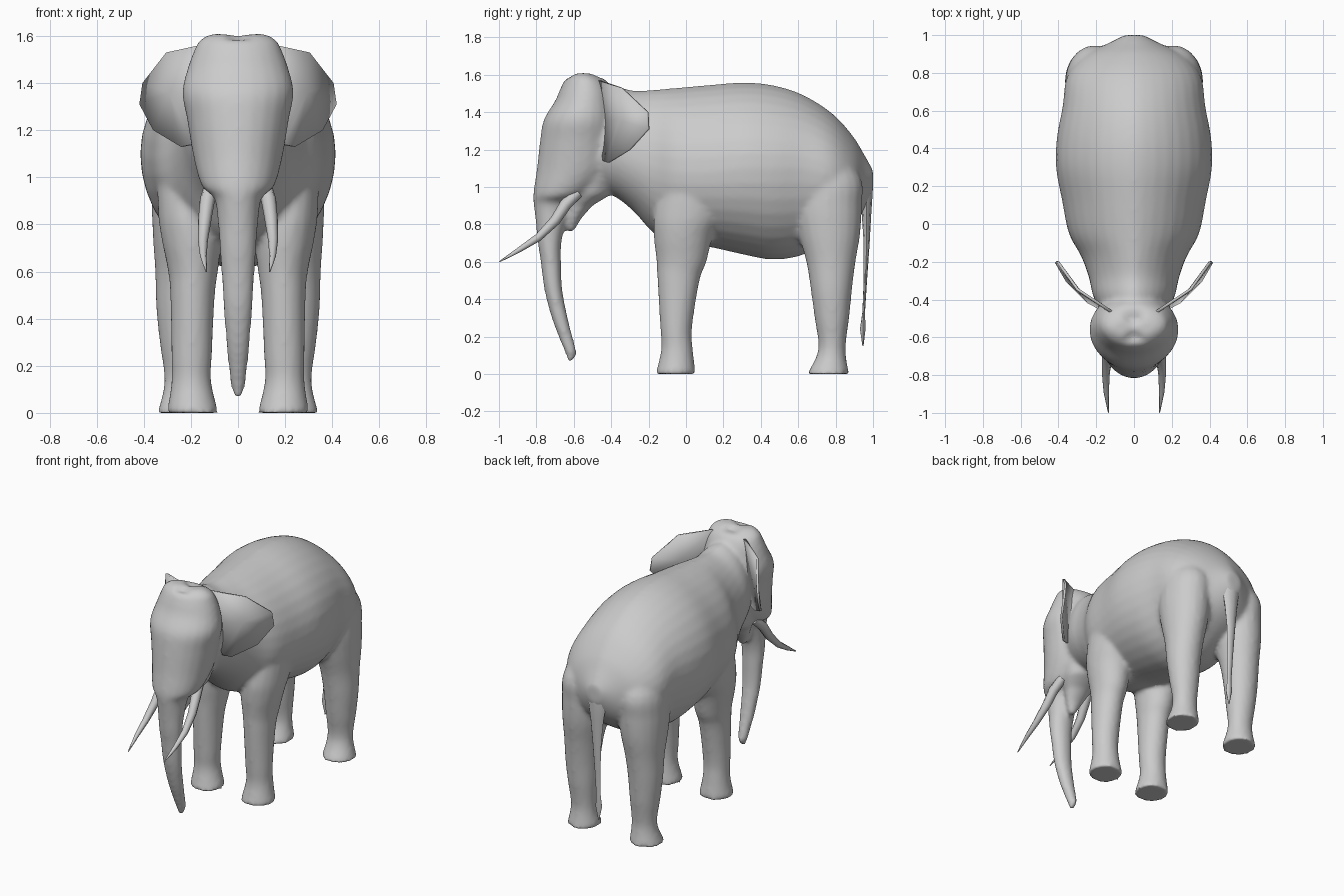
import bpy, bmesh, math
from mathutils import Vector

if "Cube" in bpy.data.objects:
    bpy.data.objects.remove(bpy.data.objects["Cube"])

grey = bpy.data.materials.new("elephant grey")
grey.diffuse_color = (0.6, 0.6, 0.6, 1)
grey.use_nodes = True
grey.node_tree.nodes["Principled BSDF"].inputs["Base Color"].default_value = grey.diffuse_color


def finish(name, bm):
    bmesh.ops.recalc_face_normals(bm, faces=bm.faces)
    me = bpy.data.meshes.new(name)
    bm.to_mesh(me)
    bm.free()
    me.materials.append(grey)
    ob = bpy.data.objects.new(name, me)
    bpy.context.collection.objects.link(ob)
    bpy.ops.object.select_all(action='DESELECT')
    ob.select_set(True)
    bpy.context.view_layer.objects.active = ob
    bpy.ops.object.shade_smooth_by_angle(angle=math.radians(62))
    return ob


def refine(rings, steps=4):
    """Add in-between rings along smooth curves through the given ones."""
    out = []
    for i in range(len(rings) - 1):
        quad = (rings[max(i - 1, 0)], rings[i], rings[i + 1], rings[min(i + 2, len(rings) - 1)])
        for k in range(steps):
            t = k / steps
            out.append([b + t / 2 * (c - a + t * (2 * a - 5 * b + 4 * c - d
                                                 + t * (3 * (b - c) + d - a)))
                        for a, b, c, d in zip(*quad)])
    return out + [rings[-1]]


def loft(name, rings):
    """Skin a list of equal point rings and close both ends with fans."""
    bm = bmesh.new()
    vr = [[bm.verts.new(p) for p in r] for r in rings]
    n = len(vr[0])
    for a, b in zip(vr, vr[1:]):
        for i in range(n):
            j = (i + 1) % n
            bm.faces.new((a[i], a[j], b[j], b[i]))
    for r in (vr[0], vr[-1]):
        c = bm.verts.new(sum((v.co for v in r), Vector()) / n)
        for i in range(n):
            bm.faces.new((r[i], r[(i + 1) % n], c))
    return finish(name, bm)


def circle(n):
    return [(math.cos(2 * math.pi * i / n), math.sin(2 * math.pi * i / n)) for i in range(n)]


def flat_ring(z, x0, x1, y0, y1, n=20):
    return [Vector(((x0 + x1) / 2 + c * (x1 - x0) / 2,
                    (y0 + y1) / 2 + s * (y1 - y0) / 2, z)) for c, s in circle(n)]


def body_ring(y, top, bottom, w, mid):
    """Egg section, narrowed towards the spine."""
    pts = []
    for c, s in circle(36):
        x = math.copysign(abs(c) ** (1.22 if s > 0 else 1.06), c) * w
        pts.append(Vector((x, y, mid + s * ((top - mid) if s > 0 else (mid - bottom)))))
    return pts


# Body: (y, top, bottom, half width, widest height)
sections = [(-.56, 1.50, 1.02, .13, 1.2), (-.4, 1.54, .96, .21, 1.2),
            (-.28, 1.515, .87, .24, 1.15), (-.17, 1.52, .75, .28, 1.1),
            (-.05, 1.53, .70, .345, 1.08), (.12, 1.545, .68, .38, 1.08),
            (.3, 1.558, .64, .413, 1.1), (.46, 1.545, .612, .408, 1.1),
            (.62, 1.495, .635, .378, 1.1), (.78, 1.395, .72, .355, 1.06),
            (.89, 1.275, .80, .27, 1.03), (.955, 1.17, .88, .14, 1.02),
            (1.0, 1.09, .97, .05, 1.04)]
body = loft("body", refine([body_ring(*r) for r in sections]))

# Head and trunk: (height, half width, front, back)
head = [(1.61, .115, -.595, -.505), (1.58, .165, -.64, -.44), (1.53, .19, -.67, -.40),
        (1.46, .215, -.70, -.38), (1.36, .237, -.76, -.36), (1.25, .217, -.78, -.36),
        (1.1, .192, -.797, -.38), (1.0, .168, -.812, -.46), (.95, .145, -.817, -.53),
        (.91, .10, -.815, -.60), (.8, .085, -.802, -.643), (.7, .078, -.792, -.666),
        (.6, .071, -.777, -.668), (.45, .062, -.757, -.661), (.3, .051, -.718, -.632),
        (.18, .039, -.674, -.601), (.11, .03, -.645, -.585), (.07, .016, -.634, -.606)]
rings = [flat_ring(z, -w, w, f, b, 24) for z, w, f, b in head]
for p in rings[0]:  # dip between the two crown bumps
    if abs(p.x) < .035:
        p.z -= .03
core = [loft("head_and_trunk", refine(rings))]

# Lower jaw
core.append(loft("jaw", [flat_ring(z, -w, w, f, b) for z, w, f, b in
                         [(1.06, .15, -.62, -.37), (.96, .125, -.63, -.4), (.9, .085, -.637, -.5),
                          (.83, .055, -.642, -.56), (.76, .02, -.636, -.60)]]))

# Tail with a small tuft
loft("tail", [flat_ring(z, -w, w, f, b, 8) for z, w, f, b in
              [(1.08, .06, .93, .995), (.97, .07, .93, .998), (.85, .05, .94, .99),
               (.7, .034, .95, .982), (.5, .022, .95, .968), (.33, .017, .943, .957),
               (.24, .024, .93, .96), (.15, .003, .943, .949)]])

# Rows: (height, inner x, outer x, front, back)
front_leg = [(0, .082, .303, -.163, .053), (.13, .113, .283, -.133, .037),
             (.25, .11, .283, -.138, .033), (.5, .098, .288, -.153, .073),
             (.6, .085, .297, -.158, .11), (.74, .07, .325, -.173, .145),
             (.86, .08, .34, -.17, .20), (1.05, .10, .335, -.12, .22),
             (1.22, .12, .26, -.04, .15)]
hind_leg = [(0, .127, .343, .647, .873), (.13, .148, .313, .707, .853),
            (.3, .138, .333, .687, .873), (.45, .128, .348, .667, .888),
            (.6, .11, .352, .643, .907), (.75, .08, .362, .60, .932),
            (.9, .06, .365, .57, .94), (1.05, .06, .35, .58, .935),
            (1.25, .10, .26, .64, .80)]
tusk = [((.112, -.58, .97), .03), ((.13, -.645, .905), .032), ((.141, -.70, .82), .028),
        ((.149, -.79, .73), .021), ((.147, -.89, .665), .014), ((.135, -.998, .6), .003)]
ear_rim = [(.12, -.465, 1.57), (.3, -.345, 1.53), (.4, -.205, 1.4), (.413, -.2, 1.31),
           (.355, -.3, 1.2), (.24, -.415, 1.13), (.19, -.44, 1.14), (.13, -.455, 1.35)]

for side, s in (("right", -1), ("left", 1)):
    # Legs with flared feet
    for name, rows in (("front_leg", front_leg), ("hind_leg", hind_leg)):
        core.append(loft(f"{name}_{side}", refine(
            [flat_ring(z, s * a, s * b, c, d) for z, a, b, c, d in rows])))

    # Tusk swept along its path
    rings = []
    for i, (p, r) in enumerate(tusk):
        d = Vector(tusk[min(i + 1, 5)][0]) - Vector(tusk[max(i - 1, 0)][0])
        up = d.cross(Vector((1, 0, 0))).normalized()
        across = up.cross(d).normalized()
        rings.append([Vector(p) + across * r * c + up * r * q for c, q in circle(8)])
    for ring in rings:
        for p in ring:
            p.x *= s
    loft(f"tusk_{side}", rings)

    # Ear: thin curved flap
    bm = bmesh.new()
    rim = [bm.verts.new((s * x, y, z)) for x, y, z in ear_rim]
    mid = bm.verts.new((s * .29, -.355, 1.36))
    for i in range(len(rim)):
        bm.faces.new((rim[i], rim[(i + 1) % len(rim)], mid))
    ear = finish(f"ear_{side}", bm)
    thick = ear.modifiers.new("thickness", 'SOLIDIFY')
    thick.thickness = .015
    thick.offset = 0

# Fuse body, head, jaw and legs into one soft skin
bpy.ops.object.select_all(action='DESELECT')
for ob in core + [body]:
    ob.select_set(True)
bpy.context.view_layer.objects.active = body
bpy.ops.object.join()
skin = body.modifiers.new("skin", 'REMESH')
skin.mode = 'VOXEL'
skin.voxel_size = .014
skin.use_smooth_shade = True
soft = body.modifiers.new("soft", 'SMOOTH')
soft.factor = .5
soft.iterations = 8
